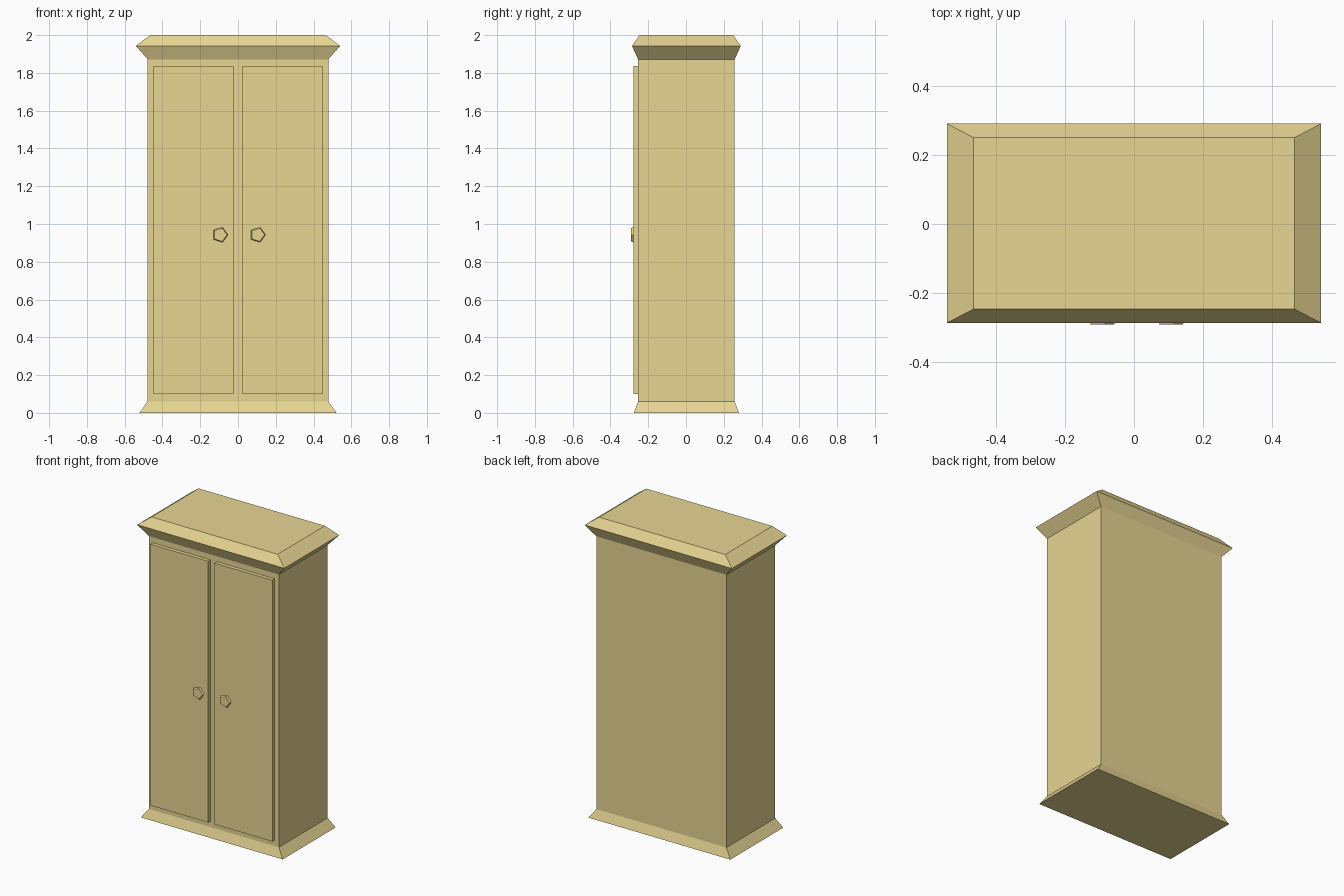
import bpy, bmesh
from mathutils import Matrix

if "Cube" in bpy.data.objects:
    bpy.data.objects.remove(bpy.data.objects["Cube"])

wood = bpy.data.materials.new("pale_wood")
wood.diffuse_color = (0.80, 0.67, 0.29, 1)
wood.use_nodes = True
wood.node_tree.nodes["Principled BSDF"].inputs["Base Color"].default_value = wood.diffuse_color


def finish(name, bm):
    bmesh.ops.recalc_face_normals(bm, faces=bm.faces)
    mesh = bpy.data.meshes.new(name)
    bm.to_mesh(mesh)
    bm.free()
    mesh.materials.append(wood)
    obj = bpy.data.objects.new(name, mesh)
    bpy.context.collection.objects.link(obj)
    return obj


def loft(name, levels, cy=0.0):
    """Stack of rectangles (half width, half depth, z), capped at both ends."""
    bm = bmesh.new()
    rings = [[bm.verts.new((sx * w, cy + sy * d, z))
              for sx, sy in ((-1, -1), (1, -1), (1, 1), (-1, 1))]
             for w, d, z in levels]
    for a, b in zip(rings, rings[1:]):
        for i in range(4):
            j = (i + 1) % 4
            bm.faces.new((a[i], a[j], b[j], b[i]))
    bm.faces.new(rings[0])
    bm.faces.new(rings[-1])
    return finish(name, bm)


# Carcass: flared plinth, straight body, overhanging crown
loft("cabinet", [
    (0.522, 0.278, 0.0),
    (0.478, 0.256, 0.06),
    (0.478, 0.256, 1.872),
    (0.541, 0.288, 1.943),
    (0.464, 0.248, 2.0),
], cy=0.002)

for side, sx, knob_x in (("left", -1, -0.095), ("right", 1, 0.104)):
    # Door: thin slab on the front
    bm = bmesh.new()
    bmesh.ops.create_cube(bm, size=1, matrix=(
        Matrix.Translation((sx * 0.2355, -0.2655, 0.968))
        @ Matrix.Diagonal((0.424, 0.027, 1.736, 1))))
    finish(side + "_door", bm)

    # Knob: shallow tapered pentagon, one corner pointing to +x
    bm = bmesh.new()
    bmesh.ops.create_cone(bm, cap_ends=True, segments=5,
                          radius1=0.043, radius2=0.037, depth=0.014)
    # first corner direction is measured so the pentagon always points right
    tip = min(bm.verts, key=lambda v: v.co.z).co.to_2d()
    spin = Matrix.Rotation(tip.angle_signed((1, 0)) * -1, 4, 'Z')
    bm.transform(Matrix.Translation((knob_x, -0.284, 0.943))
                 @ Matrix.Rotation(1.570796, 4, 'X') @ spin)
    finish(side + "_knob", bm)
